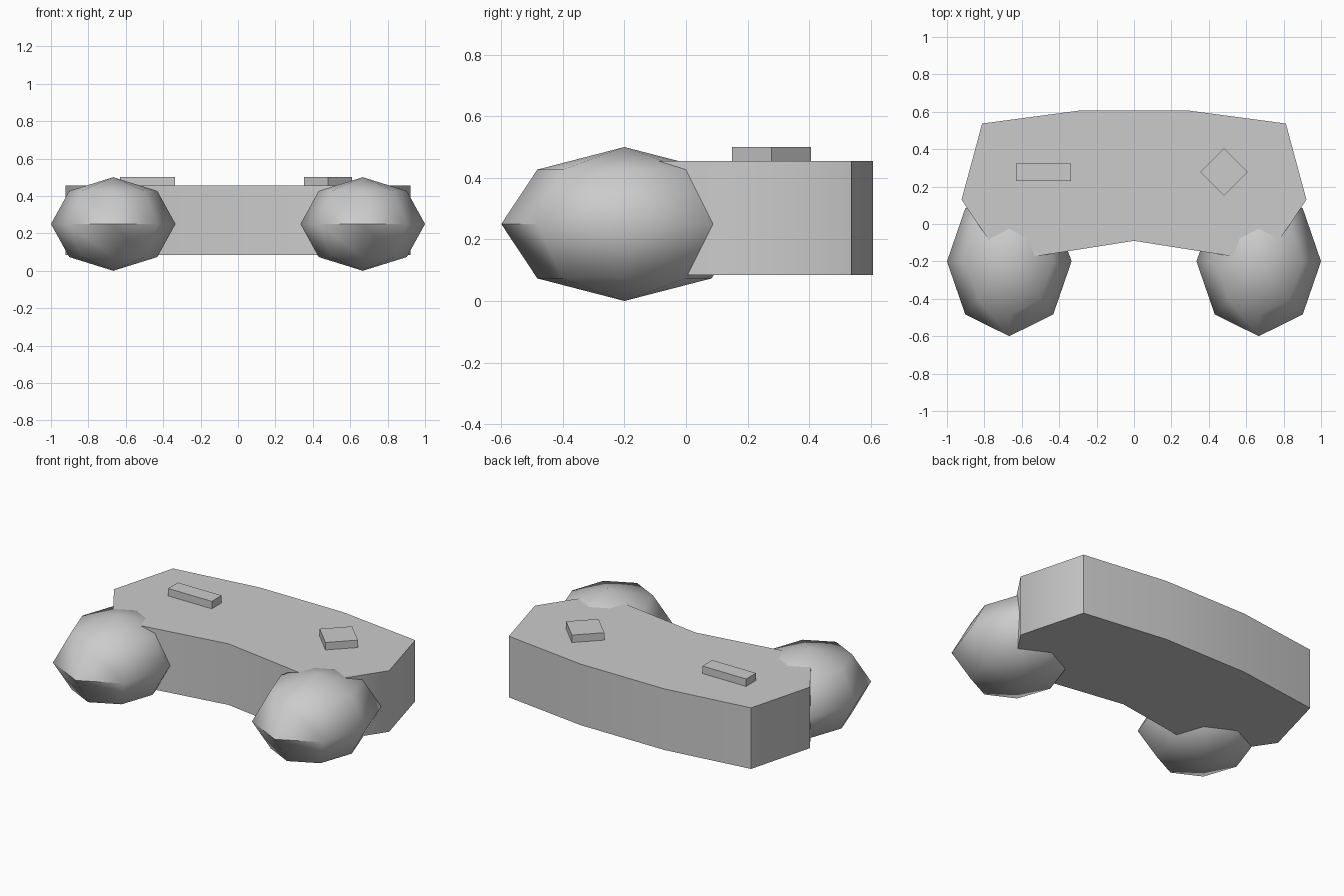
import bpy, bmesh, math

if "Cube" in bpy.data.objects:
    bpy.data.objects.remove(bpy.data.objects["Cube"])

grey = bpy.data.materials.new("grey plastic")
grey.diffuse_color = (0.6, 0.6, 0.6, 1)
grey.use_nodes = True
grey.node_tree.nodes["Principled BSDF"].inputs["Base Color"].default_value = grey.diffuse_color


def finish(name, bm, angle=60):
    """Turn a bmesh into a named grey object, smooth below the given angle."""
    bmesh.ops.recalc_face_normals(bm, faces=bm.faces)
    mesh = bpy.data.meshes.new(name)
    bm.to_mesh(mesh)
    bm.free()
    mesh.materials.append(grey)
    obj = bpy.data.objects.new(name, mesh)
    bpy.context.collection.objects.link(obj)
    bpy.ops.object.select_all(action='DESELECT')
    obj.select_set(True)
    bpy.context.view_layer.objects.active = obj
    bpy.ops.object.shade_smooth_by_angle(angle=math.radians(angle))
    return obj


def prism(name, outline, z0, z1):
    """Extrude a flat outline from z0 up to z1."""
    bm = bmesh.new()
    face = bm.faces.new([bm.verts.new((x, y, z0)) for x, y in outline])
    top = bmesh.ops.extrude_face_region(bm, geom=[face])["geom"]
    for v in top:
        if isinstance(v, bmesh.types.BMVert):
            v.co.z = z1
    return finish(name, bm)


# Body: mirrored half outline, running from front middle to back
half = [(0.70, -0.20), (0.922, 0.13), (0.812, 0.537), (0.28, 0.608)]
outline = [(0, -0.09)] + half + [(-x, y) for x, y in reversed(half)]
prism("body", outline, 0.085, 0.455)

# Grips: coarse stretched spheres at the front corners
for side, label in ((-1, "left"), (1, "right")):
    bm = bmesh.new()
    bmesh.ops.create_uvsphere(bm, u_segments=8, v_segments=4, radius=1)
    for v in bm.verts:
        v.co = (v.co.x * 0.333 + side * 0.667, v.co.y * 0.4 - 0.2, v.co.z * 0.25 + 0.25)
    finish(label + "_grip", bm)

# Bar button on the left, diamond button on the right
prism("bar_button", [(-0.63, 0.23), (-0.337, 0.23), (-0.337, 0.324), (-0.63, 0.324)], 0.41, 0.5)
cx, cy, r = 0.481, 0.278, 0.128
prism("diamond_button", [(cx, cy - r), (cx + r, cy), (cx, cy + r), (cx - r, cy)], 0.41, 0.5)
